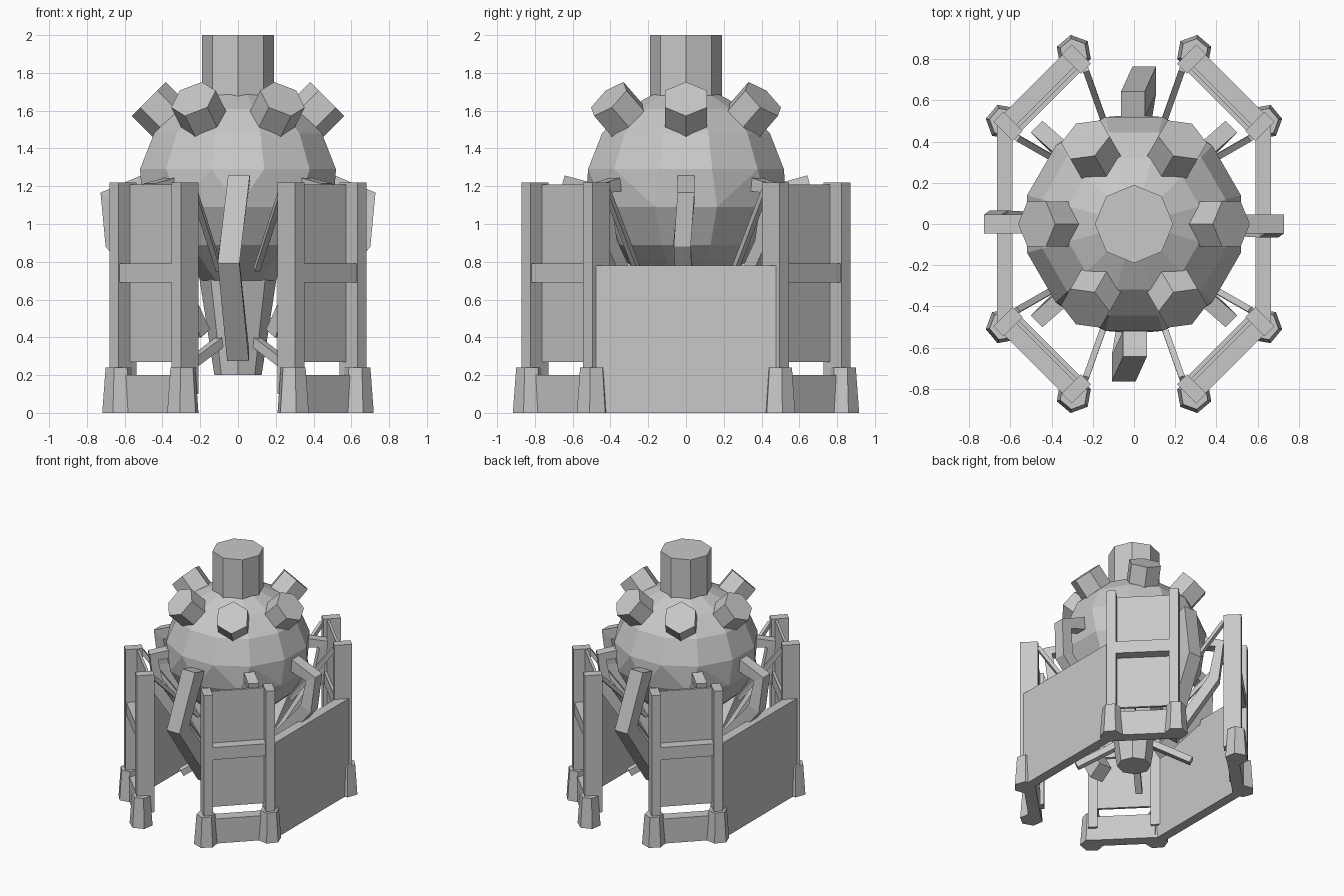
import bpy, bmesh, math
from mathutils import Vector, Matrix

if "Cube" in bpy.data.objects:
    bpy.data.objects.remove(bpy.data.objects["Cube"])

grey = bpy.data.materials.new("plain grey")
grey.diffuse_color = (0.58, 0.58, 0.58, 1)
grey.use_nodes = True
grey.node_tree.nodes["Principled BSDF"].inputs["Base Color"].default_value = grey.diffuse_color


def finish(bm, name):
    bmesh.ops.recalc_face_normals(bm, faces=bm.faces[:])
    me = bpy.data.meshes.new(name)
    bm.to_mesh(me)
    bm.free()
    me.materials.append(grey)
    ob = bpy.data.objects.new(name, me)
    bpy.context.collection.objects.link(ob)
    return ob


def prism(name, p, q, r1, r2, sides, start):
    """Tapered prism from p to q; start = angle of first corner."""
    p, q = Vector(p), Vector(q)
    d = (q - p).normalized()
    if abs(d.z) > 0.99:
        u, v = Vector((1, 0, 0)), Vector((0, 1, 0))
    else:
        v = Vector((0, 0, 1)).cross(d).normalized()
        u = d.cross(v)
    bm = bmesh.new()
    rings = []
    for c, r in ((p, r1), (q, r2)):
        rings.append([bm.verts.new(c + r * (u * math.cos(a) + v * math.sin(a)))
                      for a in (start + 2 * math.pi * i / sides for i in range(sides))])
    for r in rings:
        bm.faces.new(r)
    for i in range(sides):
        j = (i + 1) % sides
        bm.faces.new((rings[0][i], rings[0][j], rings[1][j], rings[1][i]))
    return finish(bm, name)


def box(name, centre, size, yaw=0):
    bm = bmesh.new()
    m = Matrix.Translation(centre) @ Matrix.Rotation(yaw, 4, 'Z') @ Matrix.Diagonal((*size, 1))
    bmesh.ops.create_cube(bm, size=1, matrix=m)
    return finish(bm, name)


def beam(name, pts, w, t, side):
    """Bent bar through pts, width w along side, thickness t."""
    pts = [Vector(p) for p in pts]
    side = Vector(side).normalized()
    bm = bmesh.new()
    rings = []
    for i, p in enumerate(pts):
        d = Vector()
        if i > 0:
            d += (p - pts[i - 1]).normalized()
        if i < len(pts) - 1:
            d += (pts[i + 1] - p).normalized()
        n = side.cross(d.normalized()).normalized()
        rings.append([bm.verts.new(p + side * w / 2 * a + n * t / 2 * b)
                      for a, b in ((-1, -1), (1, -1), (1, 1), (-1, 1))])
    bm.faces.new(rings[0])
    bm.faces.new(rings[-1])
    for a, b in zip(rings, rings[1:]):
        for i in range(4):
            j = (i + 1) % 4
            bm.faces.new((a[i], a[j], b[j], b[i]))
    return finish(bm, name)


# Faceted globe: hull of rings, 12 sides above and 10 below
bm = bmesh.new()
for z, r, n, off in ((1.69, .17, 12, 15), (1.61, .33, 12, 15), (1.48, .46, 12, 15),
                     (1.29, .537, 12, 15), (1.09, .53, 10, 18), (.89, .42, 10, 18), (.70, .2, 10, 18)):
    for i in range(n):
        a = math.radians(off + 360 * i / n)
        bm.verts.new((r * math.cos(a), r * math.sin(a), z))
bmesh.ops.convex_hull(bm, input=bm.verts[:])
bmesh.ops.dissolve_limit(bm, angle_limit=0.02, verts=bm.verts[:], edges=bm.edges[:])
finish(bm, "globe")

# Neck on top and tapered spout below
prism("neck", (0, 0, 1.55), (0, 0, 2.0), .19, .19, 8, 0)
prism("spout", (0, 0, .2), (0, 0, .75), .125, .21, 8, 0)

# Six hexagonal studs
for i in range(6):
    a = math.pi / 3 * i
    d = Vector((math.cos(a), math.sin(a), 1)) * .472
    o = Vector((0, 0, 1.19))
    prism("stud", o + d * .68, o + d, .127, .127, 6, 0)

# Four corner frames
for sx in (1, -1):
    for sy in (1, -1):
        yaw = -math.pi / 4 * sx * sy
        mid = (sx * .445, sy * .637)

        def P(x, y, z):
            return (sx * x, sy * y, z)

        # posts: long section faces outward
        for x, y in ((.28, .80), (.61, .473)):
            box("post", P(x, y, .66), (.07, .132, 1.12), yaw)
        for x, y, deg in ((.292, .83, 80), (.632, .495, 10)):
            a = math.radians(deg)
            a = a if sx > 0 else math.pi - a
            prism("foot", P(x, y, 0), P(x, y, .24), .088, .07, 6, a * sy)
        box("frame_panel", P(.424, .616, .74), (.46, .02, .94), yaw)
        box("frame_crossbar", (*mid, .74), (.42, .12, .10), yaw)
        box("frame_base", (*mid, .10), (.46, .09, .20), yaw)
        # thin struts from posts up against the globe
        for top, bot in (((.235, .75, 1.18), (.10, .37, .76)),
                         ((.57, .42, 1.18), (.29, .26, .76))):
            s = Vector((sy * top[1], -sx * top[0], 0))
            beam("upper_strut", (P(*top), P(*bot)), .03, .03, s)
        # short bar from the spout, and jointed arm behind each panel
        beam("lower_bar", (P(.09, .09, .38), P(.30, .30, .22)), .05, .05, (sy, -sx, 0))
        beam("diagonal_arm", (P(.30, .32, 1.22), P(.45, .45, 1.19), P(.42, .42, .90), P(.2, .2, .42)),
             .08, .08, (sy, -sx, 0))

# Side walls
for s in (1, -1):
    box("side_wall", (s * .626, -s * .003, .39), (.076, .96, .78))

# Jointed arms, front/back and left/right
for s in (1, -1):
    beam("long_arm", ((s * .005, -s * .58, 1.24), (-s * .05, -s * .70, .80), (0, -s * .38, .31)),
         .115, .13, (1, 0, 0))
    beam("side_arm", ((s * .46, 0, 1.225), (s * .685, 0, 1.14), (s * .655, -s * .02, .90),
                      (s * .25, 0, .42)), .09, .10, (0, 1, 0))
